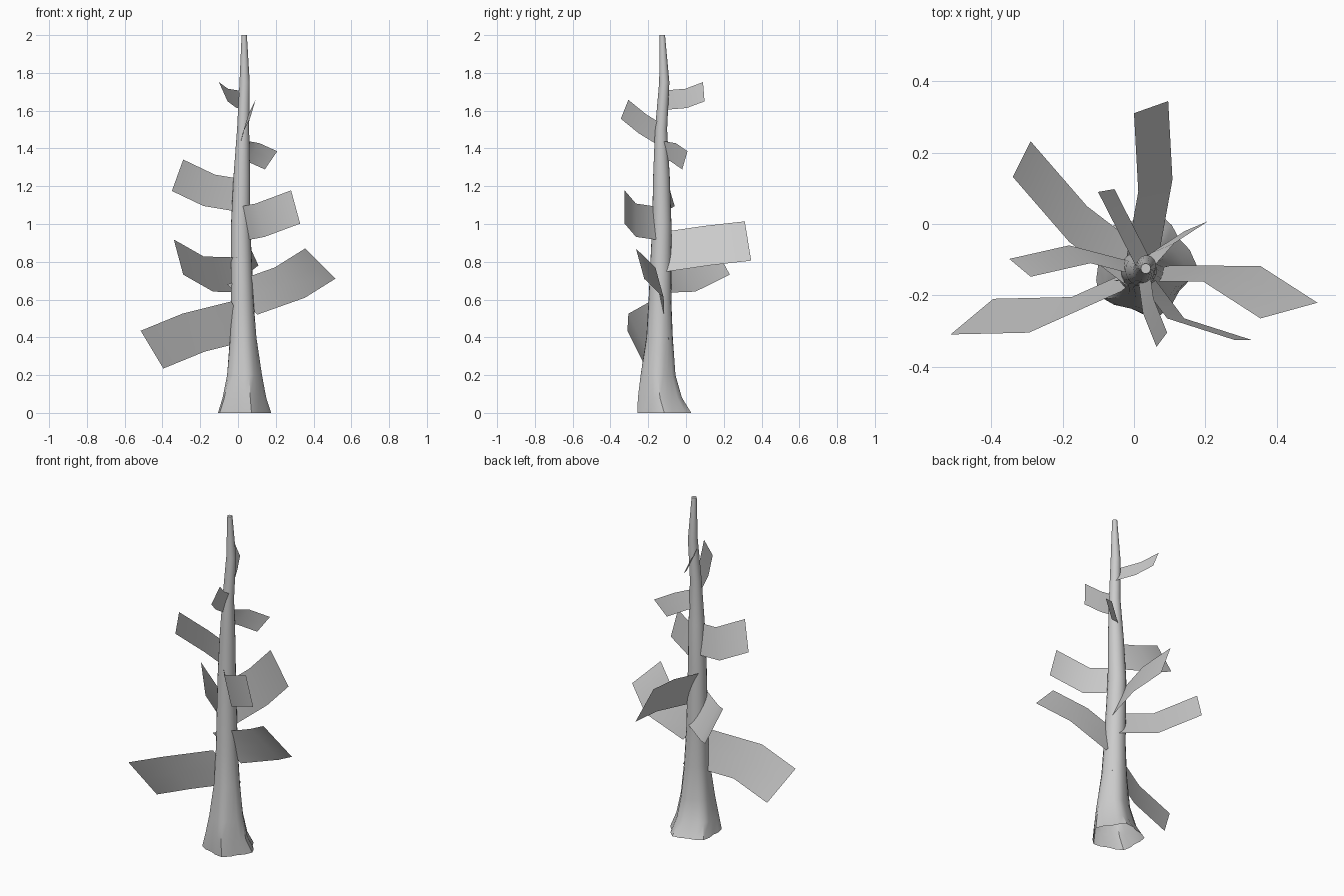
import bpy, bmesh, math
from mathutils import Vector

cube = bpy.data.objects.get("Cube")
if cube:
    bpy.data.objects.remove(cube, do_unlink=True)

grey = bpy.data.materials.new("plain grey")
grey.use_nodes = True
colour = (0.6, 0.6, 0.6, 1)
grey.diffuse_color = colour
grey.node_tree.nodes["Principled BSDF"].inputs["Base Color"].default_value = colour


def make_object(name, bm):
    """Turn a bmesh into a smooth shaded grey object."""
    mesh = bpy.data.meshes.new(name)
    bm.to_mesh(mesh)
    bm.free()
    mesh.materials.append(grey)
    obj = bpy.data.objects.new(name, mesh)
    bpy.context.collection.objects.link(obj)
    bpy.ops.object.select_all(action="DESELECT")
    obj.select_set(True)
    bpy.context.view_layer.objects.active = obj
    bpy.ops.object.shade_smooth_by_angle(angle=math.radians(40))
    return obj


# Trunk rings: centre x, centre y, height, radius
TRUNK = [
    (.025, -.115, 0, .138), (.027, -.138, .08, .114), (.03, -.148, .2, .092),
    (.026, -.14, .4, .07), (.022, -.138, .6, .06), (.014, -.128, 1, .051),
    (.02, -.13, 1.25, .044), (.027, -.132, 1.5, .032),
    (.035, -.115, 1.75, .027), (.033, -.125, 2, .014),
]
SIDES = 20


def trunk_centre(z):
    """Point on the bent trunk axis at height z."""
    for low, high in zip(TRUNK, TRUNK[1:]):
        if z <= high[2]:
            t = (z - low[2]) / (high[2] - low[2])
            return Vector(low[:3]).lerp(Vector(high[:3]), t)


# Trunk: lofted rings, root lobes fading upward, open underneath
bm = bmesh.new()
rings = []
for x, y, z, radius in TRUNK:
    lobe = 0.09 * max(0, 1 - z / 0.5)
    ring = []
    for i in range(SIDES):
        a = math.tau * i / SIDES
        r = radius * (1 + lobe * math.cos(5 * a))
        ring.append(bm.verts.new((x + r * math.cos(a), y + r * math.sin(a), z)))
    rings.append(ring)
for low, high in zip(rings, rings[1:]):
    for i in range(SIDES):
        j = (i + 1) % SIDES
        bm.faces.new((low[i], low[j], high[j], high[i]))
bm.faces.new(rings[-1])
make_object("trunk", bm)


def branch_card(name, root_z, middle, end, half_width):
    """Bent strip running from the trunk axis out through middle to end."""
    bm = bmesh.new()
    half = Vector(half_width)
    rows = []
    for point in (trunk_centre(root_z), Vector(middle), Vector(end)):
        rows.append([bm.verts.new(point + half * s) for s in (-1, 0, 1)])
    for a, b in zip(rows, rows[1:]):
        for i in range(2):
            bm.faces.new((a[i], a[i + 1], b[i + 1], b[i]))
    make_object(name, bm)


# Branch cards, spiralling from the bottom to the tip
branch_card("lowest_right_branch", .49, (-.235, -.255, .425), (-.455, -.26, .335), (.06, .05, -.1))
branch_card("lower_left_branch", .6, (.275, -.14, .69), (.435, -.243, .79), (.08, .022, -.08))
branch_card("lower_right_back_branch", .73, (-.157, 0, .735), (-.315, .182, .825), (.025, .05, -.093))
branch_card("back_branch", .85, (.06, .108, .885), (.048, .328, .91), (.048, .017, -.104))
branch_card("middle_left_front_branch", 1, (.117, -.265, 1.02), (.305, -.325, 1.09), (.024, 0, -.088))
branch_card("middle_right_branch", 1.15, (-.152, -.085, 1.178), (-.32, -.123, 1.258), (-.03, .025, -.083))
branch_card("upper_left_branch", 1.39, (.08, -.068, 1.38), (.175, -.006, 1.337), (-.033, -.014, -.048))
branch_card("upper_front_branch", 1.47, (.04, -.23, 1.53), (.078, -.325, 1.607), (-.015, -.02, -.05))
branch_card("top_back_branch", 1.655, (-.03, 0, 1.665), (-.078, .094, 1.70), (.023, .004, -.051))
